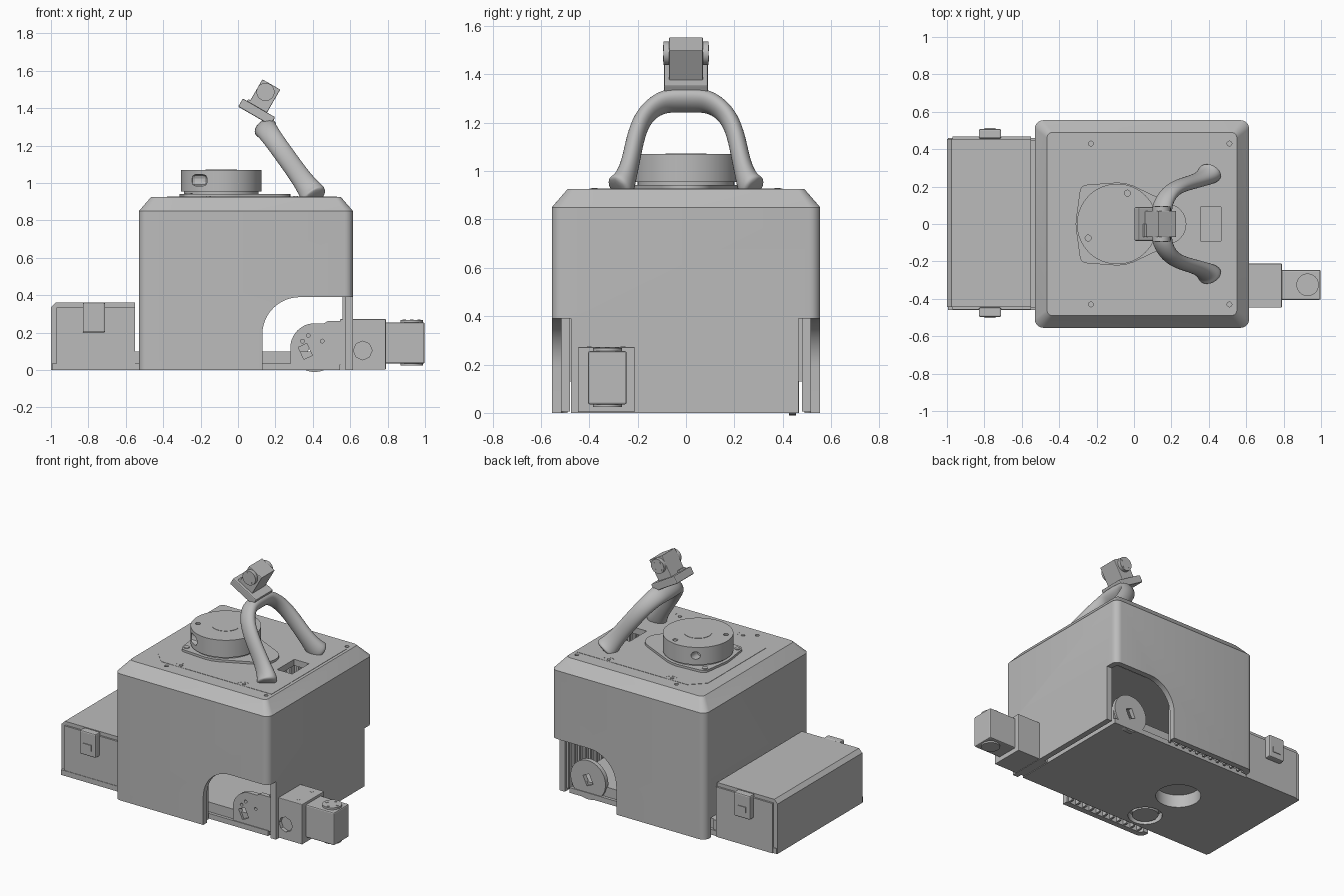
import bpy, bmesh
from math import sin, cos, pi, radians
from mathutils import Vector, Matrix

if "Cube" in bpy.data.objects:
    bpy.data.objects.remove(bpy.data.objects["Cube"])

grey = bpy.data.materials.new("plain_grey")
grey.use_nodes = True
GREY = (0.5, 0.5, 0.5, 1)
grey.diffuse_color = GREY
grey.node_tree.nodes["Principled BSDF"].inputs["Base Color"].default_value = GREY


def finish(name, bm):
    bmesh.ops.recalc_face_normals(bm, faces=bm.faces[:])
    mesh = bpy.data.meshes.new(name)
    bm.to_mesh(mesh)
    bm.free()
    mesh.materials.append(grey)
    ob = bpy.data.objects.new(name, mesh)
    bpy.context.collection.objects.link(ob)
    return ob


def loft(name, rings):
    """Skin a list of equal-length point rings and cap both ends."""
    bm = bmesh.new()
    vs = [[bm.verts.new(p) for p in r] for r in rings]
    n = len(vs[0])
    for a, b in zip(vs, vs[1:]):
        for i in range(n):
            bm.faces.new((a[i], a[(i + 1) % n], b[(i + 1) % n], b[i]))
    bm.faces.new(vs[0])
    bm.faces.new(vs[-1])
    return finish(name, bm)


def box(name, lo, hi, bevel=0.0, turn=0.0):
    lo, hi = Vector(lo), Vector(hi)
    bm = bmesh.new()
    bmesh.ops.create_cube(bm, size=1)
    bmesh.ops.scale(bm, vec=hi - lo, verts=bm.verts)
    if bevel:
        bmesh.ops.bevel(bm, geom=bm.edges[:], offset=bevel, segments=2, affect='EDGES', profile=0.5)
    bmesh.ops.rotate(bm, matrix=Matrix.Rotation(turn, 3, 'Y'), verts=bm.verts)
    bmesh.ops.translate(bm, vec=(lo + hi) / 2, verts=bm.verts)
    return finish(name, bm)


def cyl(name, at, r, depth, axis='Z', n=48):
    """Cylinder centred on a point."""
    bm = bmesh.new()
    bmesh.ops.create_cone(bm, cap_ends=True, segments=n, radius1=r, radius2=r, depth=depth)
    if axis == 'Y':
        bmesh.ops.rotate(bm, matrix=Matrix.Rotation(pi / 2, 3, 'X'), verts=bm.verts)
    bmesh.ops.translate(bm, vec=at, verts=bm.verts)
    return smooth(finish(name, bm))


def prism_y(name, pts, y0, y1):
    return loft(name, [[(x, y, z) for x, z in pts] for y in (y0, y1)])


def arc(cx, cy, r, a0, a1, n=12):
    return [(cx + r * cos(radians(a0 + (a1 - a0) * i / n)),
             cy + r * sin(radians(a0 + (a1 - a0) * i / n))) for i in range(n + 1)]


def round_rect(x0, x1, y0, y1, r, z):
    pts = (arc(x1 - r, y1 - r, r, 0, 90, 6) + arc(x0 + r, y1 - r, r, 90, 180, 6)
           + arc(x0 + r, y0 + r, r, 180, 270, 6) + arc(x1 - r, y0 + r, r, 270, 360, 6))
    return [(x, y, z) for x, y in pts]


def select(ob):
    bpy.ops.object.select_all(action='DESELECT')
    ob.select_set(True)
    bpy.context.view_layer.objects.active = ob


def smooth(ob):
    select(ob)
    bpy.ops.object.shade_smooth_by_angle(angle=radians(30))
    return ob


def cut(ob, *cutters):
    for c in cutters:
        mod = ob.modifiers.new("cut", 'BOOLEAN')
        mod.operation, mod.object, mod.solver = 'DIFFERENCE', c, 'EXACT'
        select(ob)
        bpy.ops.object.modifier_apply(modifier=mod.name)
        bpy.data.objects.remove(c)
    return ob


# Hollow chamfered shell with an arched opening at the front and the back
def shell_ring(inset, z, r):
    return round_rect(-0.53 + inset, 0.615 - inset, -0.555 + inset, 0.555 - inset, r, z)


shell = loft("body_shell", [shell_ring(0, 0, 0.045), shell_ring(0, 0.85, 0.045),
                            shell_ring(0.065, 0.925, 0.03)])
cavity = loft("cavity", [shell_ring(0.04, -0.1, 0.02), shell_ring(0.04, 0.83, 0.02),
                         shell_ring(0.09, 0.885, 0.02)])
arch = [(0.13, -0.1)] + arc(0.33, 0.19, 0.2, 180, 90) + [(0.8, 0.39), (0.8, -0.1)]
cut(shell, cavity, prism_y("arch_front", arch, -0.7, -0.475), prism_y("arch_back", arch, 0.465, 0.7),
    box("rear_gap", (-0.6, -0.49, -0.1), (-0.45, 0.49, 0.13)),
    box("cable_opening", (0.355, -0.09, 0.8), (0.465, 0.09, 1)),
    *[cyl("screw_hole", (x, y, 0.925), 0.013, 0.03, n=16) for x in (-0.23, 0.51) for y in (-0.43, 0.43)])
smooth(shell)

# Ribs on the inside of the walls
for i in range(11):
    x = -0.47 + i * 0.057
    for s in (-1, 1):
        box("wall_rib", (x, s * 0.5 - 0.02, 0.005), (x + 0.015, s * 0.5 + 0.02, 0.8))
for i in range(16):
    y = -0.45 + i * 0.059
    box("side_rib", (0.56, y, 0.02), (0.58, y + 0.015, 0.8))
box("inner_shelf", (-0.5, -0.46, 0.43), (0.57, 0.46, 0.45))

# Floor plate and chassis, with two round recesses underneath
plate = box("floor_plate", (-0.995, -0.46, 0), (0.545, 0.46, 0.035))
chassis = box("chassis", (-0.53, -0.44, 0.03), (0.54, 0.44, 0.1))
cut(plate, cyl("hole", (-0.37, 0, 0), 0.145, 0.2), cyl("hole", (-0.37, -0.33, 0), 0.11, 0.2))
cut(chassis, cyl("hole", (-0.37, 0, 0), 0.145, 0.18), cyl("hole", (-0.37, -0.33, 0), 0.11, 0.1))
cyl("caster_dome", (-0.37, -0.33, 0.03), 0.085, 0.05)
for x in (-0.1, 0.2, 0.45):
    for y in (-0.35, 0.35):
        cyl("floor_screw", (x, y, 0.002), 0.014, 0.004, n=16)

# Rear case with lid and side latches
case_profile = [(-1, 0), (-1, 0.335), (-0.975, 0.36), (-0.55, 0.36), (-0.55, 0)]
prism_y("rear_case", case_profile, -0.445, 0.455)
for s in (-1, 1):
    prism_y("case_side", [(-0.97, 0), (-0.97, 0.335), (-0.55, 0.335), (-0.55, 0)],
            0.005 + s * 0.43, 0.005 + s * 0.462)
    y = 0.005 + s * 0.477
    box("latch", (-0.83, y - 0.025, 0.2), (-0.71, y + 0.025, 0.36), 0.008)
    y = 0.005 + s * 0.503
    box("latch_tab", (-0.8, y - 0.004, 0.24), (-0.74, y + 0.004, 0.28))
box("case_seam", (-0.56, -0.45, 0.03), (-0.52, 0.45, 0.1))

# Roof panel, pads and screws
roof = [(-0.38, -0.31), (-0.29, -0.4), (0.53, -0.4), (0.53, 0.4), (-0.29, 0.4), (-0.38, 0.31)]
roof_panel = loft("roof_panel", [[(x, y, z) for x, y in roof] for z in (0.92, 0.927)])
cut(roof_panel, box("cable_opening", (0.355, -0.09, 0.8), (0.465, 0.09, 1)),
    *[cyl("pad_recess", (x, s * 0.39, 0.93), 0.04, 0.008, n=24) for x in (-0.16, 0.31) for s in (-1, 1)])
for x in (-0.16, 0.31):
    for s in (-1, 1):
        cyl("pad_screw", (x, s * 0.378, 0.927), 0.012, 0.006, n=16)

# Scanner base plate: hull around three corner discs
bm = bmesh.new()
for cx, cy, r in ((-0.25, 0.17, 0.04), (-0.25, -0.17, 0.04), (0.17, 0, 0.11), (-0.09, 0, 0.222)):
    for x, y in arc(cx, cy, r, 0, 360, 32)[:-1]:
        for z in (0.92, 0.942):
            bm.verts.new((x, y, z))
bmesh.ops.convex_hull(bm, input=bm.verts[:])
smooth(finish("scanner_base", bm))
for s in (-1, 1):
    cyl("base_screw", (-0.262, s * 0.172, 0.943), 0.018, 0.008, n=20)

# Scanner drum with side windows
cyl("scanner_neck", (-0.09, 0, 0.945), 0.2, 0.03)
drum = cyl("scanner_drum", (-0.09, 0, 1.012), 0.215, 0.116, n=64)
cut(drum, box("window", (-0.25, -0.3, 0.985), (-0.165, -0.14, 1.045), 0.02),
    cyl("window", (-0.2, 0.2, 1.015), 0.025, 0.14, 'Y', 20),
    *[cyl("hole", (x, y, 1.07), 0.016, 0.02, n=20) for x, y in ((-0.035, 0.165), (-0.245, -0.075))])
smooth(drum)
cyl("drum_cap", (-0.09, 0, 1.0705), 0.085, 0.003)

# Arched carrying handle: one half path, mirrored, lofted and subdivided
half = [(0.285, 0.92, 1.9), (0.262, 0.94, 1.5), (0.242, 0.99, 1.15), (0.224, 1.06, 1.05), (0.207, 1.15, 1.05),
        (0.172, 1.235, 1.05), (0.105, 1.285, 1.15), (0.05, 1.293, 1.25)]
path = [(y, z, k) for y, z, k in half] + [(-y, z, k) for y, z, k in reversed(half)]
lean = Vector((0.81, 0, 0.58))
pos = [Vector((0.285 - 0.72 * (z - 1.1), y, z)) for y, z, k in path]
rings = []
for i, p in enumerate(pos):
    tangent = pos[min(i + 1, len(pos) - 1)] - pos[max(i - 1, 0)]
    side = tangent.cross(lean).normalized()
    k = path[i][2]
    thick = 0.056 * min(k, 1.4)
    rings.append([p + lean * thick * cos(a) + side * 0.039 * k * sin(a)
                  for a in [pi / 8 + j * pi / 4 for j in range(8)]])
handle = loft("handle", rings)
sub = handle.modifiers.new("smooth", 'SUBSURF')
sub.levels = sub.render_levels = 2
for f in handle.data.polygons:
    f.use_smooth = True

# Tilted camera on top of the handle
tilt = radians(30)
box("camera_mount", (0.0, -0.09, 1.355), (0.2, 0.09, 1.405), 0.006, tilt)
box("camera_body", (0.082, -0.07, 1.373), (0.192, 0.07, 1.538), 0.004, tilt)
box("camera_lens_block", (0.04, -0.07, 1.395), (0.09, 0.0, 1.44), 0.004, tilt)
for s in (-1, 1):
    cyl("tilt_joint", (0.147, s * 0.08, 1.487), 0.048, 0.028, 'Y', 32)
    for a in range(4):
        ang = tilt + a * pi / 2
        cyl("joint_screw", (0.147 + 0.032 * cos(ang), s * 0.094, 1.487 + 0.032 * sin(ang)),
            0.007, 0.004, 'Y', 12)

# Side arm: curved bracket, housing and end motor
bracket_profile = [(0.28, 0.03), (0.28, 0.12)] + arc(0.41, 0.12, 0.13, 180, 90) + [
    (0.46, 0.25), (0.48, 0.262), (0.56, 0.262), (0.56, 0.03)]
bracket = prism_y("arm_bracket", bracket_profile, -0.455, -0.425)
cut(bracket, box("slot", (0.335, -0.6, 0.065), (0.385, -0.3, 0.135), 0, radians(-25)),
    *[cyl("hole", (x, -0.44, z), 0.01, 0.2, 'Y', 16) for x, z in ((0.345, 0.155), (0.375, 0.185), (0.45, 0.155))])
housing = box("arm_housing", (0.545, -0.447, 0.003), (0.79, -0.212, 0.272), 0.003)
cut(housing, cyl("recess", (0.667, -0.447, 0.105), 0.05, 0.05, 'Y', 8))
for x in (0.58, 0.73):
    for y in (-0.4, -0.26):
        cyl("housing_screw", (x, y, 0.272), 0.01, 0.004, n=16)
box("end_motor", (0.78, -0.405, 0.035), (0.998, -0.245, 0.255), 0.008)
for z in (0.033, 0.259):
    cyl("motor_disc", (0.928, -0.325, z), 0.06, 0.018, n=32)
for a in range(4):
    cyl("motor_screw", (0.928 + 0.04 * cos(a * pi / 2), -0.325 + 0.04 * sin(a * pi / 2), 0.269),
        0.009, 0.004, n=12)

# Matching round bracket at the back opening
disc = cyl("back_bracket_disc", (0.41, 0.44, 0.12), 0.13, 0.03, 'Y')
cut(disc, box("slot", (0.385, 0.3, 0.085), (0.435, 0.6, 0.155), 0, radians(25)))
